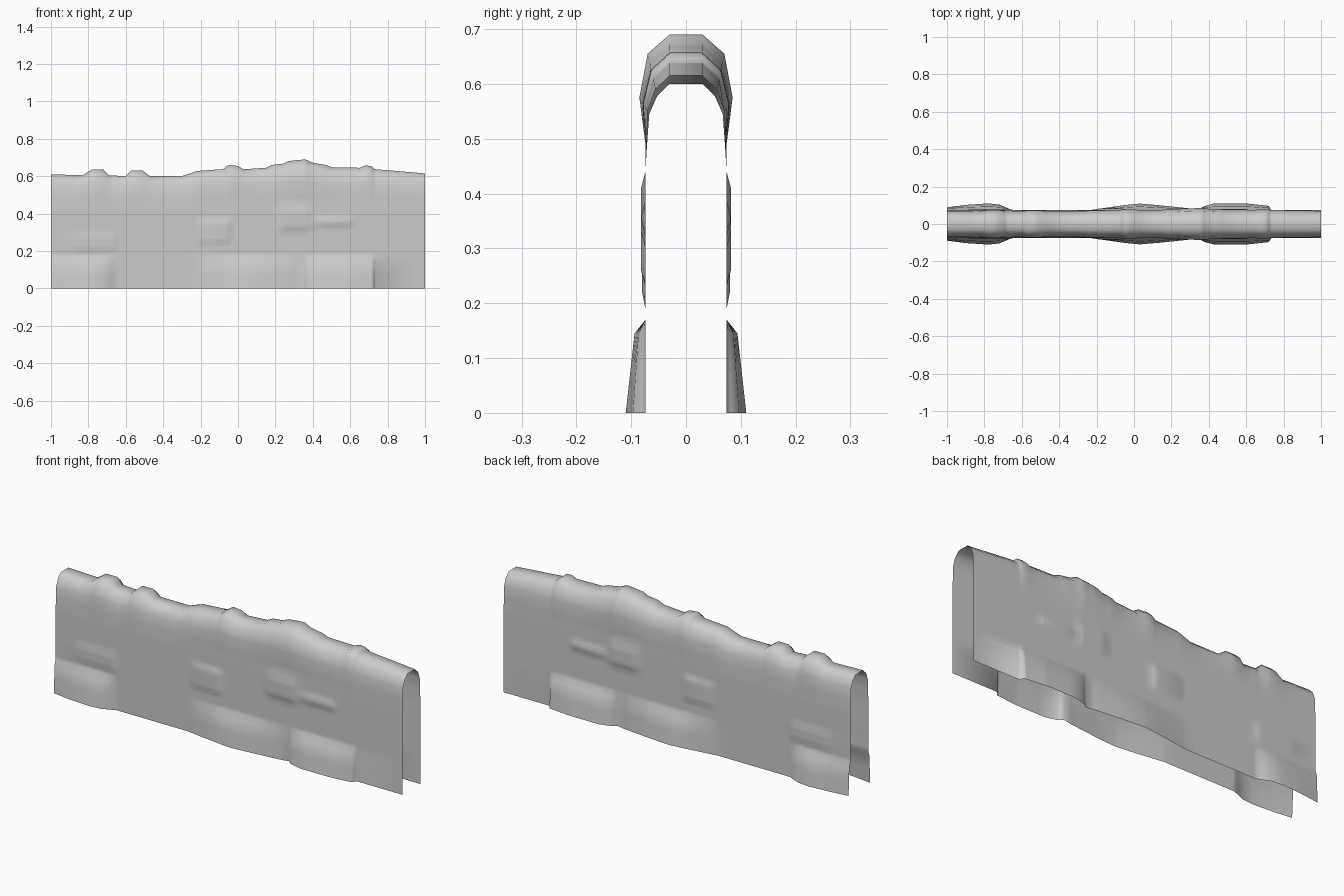
import bpy
import bmesh

cube = bpy.data.objects.get("Cube")
if cube:
    bpy.data.objects.remove(cube, do_unlink=True)

stone = bpy.data.materials.new("stone grey")
stone.use_nodes = True
grey = (0.6, 0.6, 0.6, 1)
stone.diffuse_color = grey
stone.node_tree.nodes["Principled BSDF"].inputs["Base Color"].default_value = grey

# Height of the wall top along its length
RIDGE = [(-1, .61), (-.83, .605), (-.78, .637), (-.72, .637), (-.69, .605),
         (-.6, .6), (-.57, .63), (-.51, .63), (-.47, .6), (-.3, .6),
         (-.22, .628), (-.08, .638), (-.05, .66), (0, .655), (.03, .637),
         (.15, .645), (.18, .66), (.24, .667), (.27, .681), (.36, .69),
         (.4, .672), (.47, .66), (.5, .648), (.65, .645), (.68, .657),
         (.71, .655), (.73, .638), (1, .615)]

# Rubble swelling at the foot: depth along x, fading with height
FOOT = [(-1, .015), (-.9, .028), (-.78, .036), (-.72, .03), (-.65, 0),
        (-.24, 0), (-.05, .027), (.03, .035), (.15, .025), (.3, .009), (.345, 0),
        (.37, .02), (.43, .036), (.6, .036), (.72, .023), (.735, 0)]
FOOT_FADE = [(0, 1), (.145, .55), (.17, 0)]

# Protruding stones: x range, z range, depth
STONES = [(-.9, -.64, .19, .3, .006), (-.22, -.03, .23, .38, .008),
          (.21, .4, .3, .44, .008), (.4, .62, .32, .39, .007)]
EDGE = .03


def lerp(keys, v):
    """Piecewise linear lookup, clamped at both ends."""
    if v <= keys[0][0]:
        return keys[0][1]
    for (a, p), (b, q) in zip(keys, keys[1:]):
        if v <= b:
            return p + (q - p) * (v - a) / (b - a)
    return keys[-1][1]


def plateau(v, low, high):
    return max(0, min(1, (v - low) / EDGE, (high - v) / EDGE))


def side_depth(x, z):
    y = .074 + lerp(FOOT, x) * lerp(FOOT_FADE, z)
    for x0, x1, z0, z1, d in STONES:
        y += d * plateau(x, x0, x1) * plateau(z, z0, z1)
    return y


def half_section(x):
    """Foot to ridge on one side, as (y, z) points."""
    top = lerp(RIDGE, x)
    t = (top - .6) / .09
    pts = [(side_depth(x, z), z) for z in levels]
    pts += [(.071 + .003 * t, .49), (.067 + .018 * t, .545 + .03 * t),
            (.053 + .017 * t, .577 + .078 * t), (.03, top)]
    return pts


# Stations follow every change in the outline
stations = {k[0] for k in RIDGE + FOOT}
levels = {0, .07, .145, .17}
for x0, x1, z0, z1, d in STONES:
    stations |= {x0, x0 + EDGE, x1 - EDGE, x1}
    levels |= {z0, z0 + EDGE, z1 - EDGE, z1}
stations = sorted({round(s, 3) for s in stations})
levels = sorted({round(z, 3) for z in levels})

# Wall shell: one folded sheet, open below and at both ends
bm = bmesh.new()
rows = []
for x in stations:
    half = half_section(x)
    loop = [(-y, z) for y, z in half] + [(y, z) for y, z in reversed(half)]
    rows.append([bm.verts.new((x, y, z)) for y, z in loop])
for a, b in zip(rows, rows[1:]):
    for i in range(len(a) - 1):
        bm.faces.new((a[i], b[i], b[i + 1], a[i + 1]))
for face in bm.faces:
    face.smooth = True

mesh = bpy.data.meshes.new("wall_shell")
bm.to_mesh(mesh)
bm.free()
mesh.materials.append(stone)
wall = bpy.data.objects.new("wall_shell", mesh)
bpy.context.collection.objects.link(wall)
